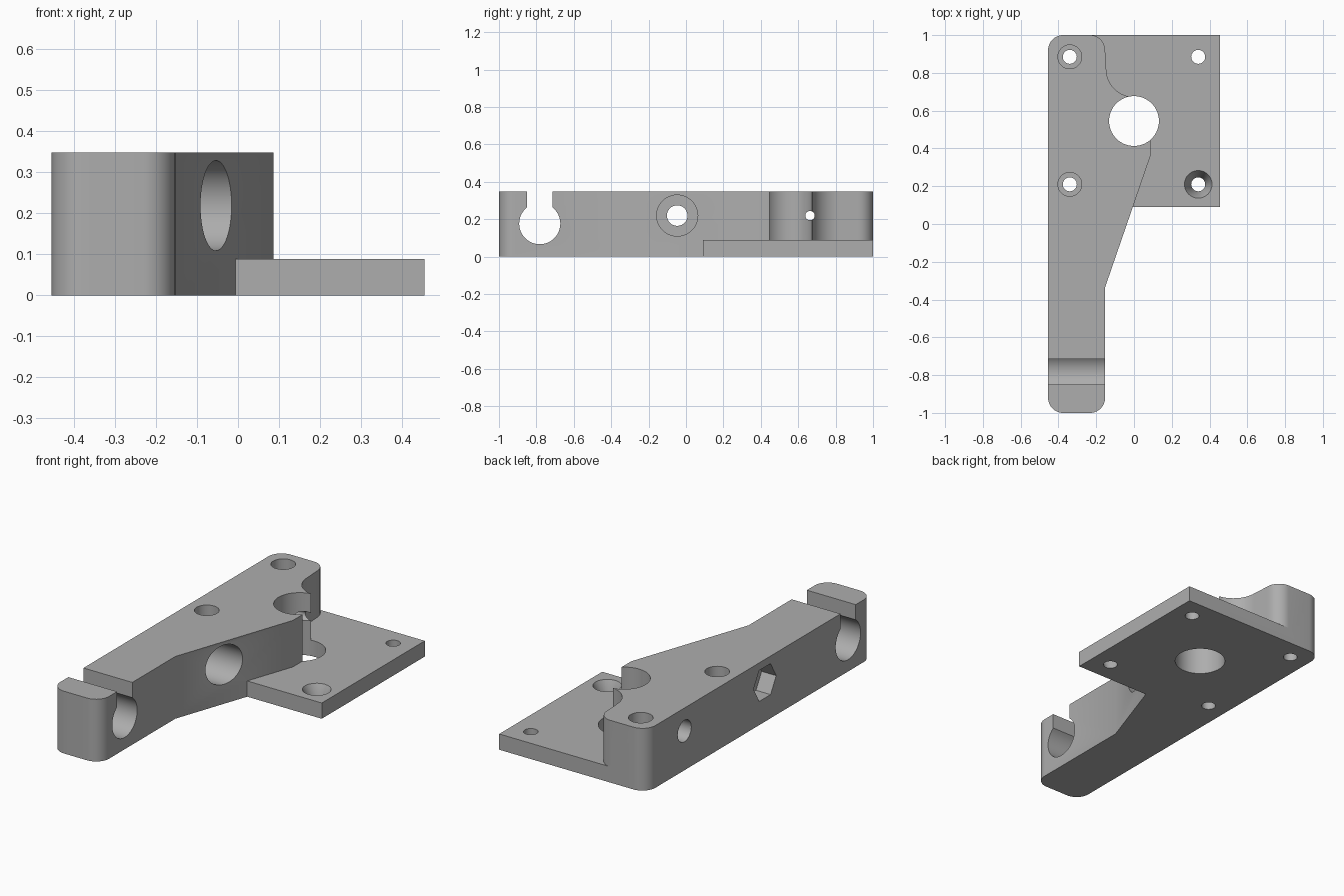
import bpy, bmesh, math

cube = bpy.data.objects.get("Cube")
if cube:
    bpy.data.objects.remove(cube, do_unlink=True)

grey = bpy.data.materials.new("grey plastic")
grey.use_nodes = True
grey.diffuse_color = (0.42, 0.42, 0.42, 1)
grey.node_tree.nodes["Principled BSDF"].inputs["Base Color"].default_value = grey.diffuse_color


def arc(cx, cy, r, start, end, steps=12):
    """Points along a circular arc, angles in degrees."""
    angles = [math.radians(start + (end - start) * i / steps) for i in range(steps + 1)]
    return [(cx + r * math.cos(a), cy + r * math.sin(a)) for a in angles]


def prism(name, outline, height):
    """Extrude a flat outline upward from the ground."""
    bm = bmesh.new()
    base = bm.faces.new([bm.verts.new((x, y, 0)) for x, y in outline])
    top = bmesh.ops.extrude_face_region(bm, geom=[base])["geom"]
    bmesh.ops.translate(bm, vec=(0, 0, height),
                        verts=[v for v in top if isinstance(v, bmesh.types.BMVert)])
    bmesh.ops.recalc_face_normals(bm, faces=bm.faces)
    mesh = bpy.data.meshes.new(name)
    bm.to_mesh(mesh)
    bm.free()
    mesh.materials.append(grey)
    obj = bpy.data.objects.new(name, mesh)
    bpy.context.collection.objects.link(obj)
    return obj


def combine(target, other, operation):
    """Apply a boolean and remove the helper."""
    bpy.ops.object.select_all(action='DESELECT')
    target.select_set(True)
    bpy.context.view_layer.objects.active = target
    mod = target.modifiers.new("boolean", 'BOOLEAN')
    mod.operation, mod.solver, mod.object = operation, 'EXACT', other
    bpy.ops.object.modifier_apply(modifier=mod.name)
    bpy.data.objects.remove(other, do_unlink=True)


def cut(r, a, b, axis, start, end, sides=48, r_end=None):
    """Drill along z at (x=a, y=b) or along x at (y=a, z=b)."""
    mid = (start + end) / 2
    along_x = axis == 'X'
    bpy.ops.mesh.primitive_cone_add(
        vertices=sides, radius1=r, radius2=r if r_end is None else r_end, depth=end - start,
        location=(mid, a, b) if along_x else (a, b, mid),
        rotation=(0, math.pi / 2 if along_x else 0, 0))
    cutter = bpy.context.object
    cutter.hide_render = True
    cutter.data.materials.append(grey)
    combine(bracket, cutter, 'DIFFERENCE')


# Tall arm: rounded ends, slanted flank, concave relief beside the main hole
LEFT, INNER, TALL, THIN, R = -0.455, -0.153, 0.348, 0.088, 0.08
outline = (
    arc(LEFT + R, -1 + R, R, 180, 270)
    + arc(INNER - R, -1 + R, R, 270, 360)
    + [(INNER, -0.335), (0.087, 0.36), (0.087, 0.52), (0, 0.55)]
    + arc(0, 0.82, 0.147, 270, 180, 16)
    + arc(INNER - R, 1 - R, R, 0, 90)
    + arc(LEFT + R, 1 - R, R, 90, 180)
)
bracket = prism("motor_bracket", outline, TALL)

# Thin mounting plate
plate = prism("mounting_plate", [(-0.3, 0.09), (0.455, 0.09), (0.455, 1), (-0.3, 1)], THIN)
combine(bracket, plate, 'UNION')

# Main hole and four screw holes
cut(0.132, 0, 0.545, 'Z', -0.1, 0.5, 64)
for x in (-0.34, 0.34):
    for y in (0.21, 0.885):
        cut(0.037, x, y, 'Z', -0.1, 0.5, 32)
        if x < 0:
            cut(0.063, x, y, 'Z', THIN, 0.5, 32)
cut(0.037, 0.34, 0.21, 'Z', 0.01, THIN + 0.002, 32, 0.074)

# Rod clamp: round channel with an open slot above
cut(0.11, -0.782, 0.176, 'X', -0.6, 0.1)
bpy.ops.mesh.primitive_cube_add(size=1, location=(-0.3, -0.782, 0.35))
slot = bpy.context.object
slot.scale = (0.6, 0.134, 0.3)
slot.data.materials.append(grey)
combine(bracket, slot, 'DIFFERENCE')

# Spring bore, bolt hole and hexagonal nut pocket
cut(0.11, -0.047, 0.219, 'X', -0.35, 0.2)
cut(0.055, -0.047, 0.219, 'X', -0.6, 0.2, 32)
cut(0.1, -0.047, 0.219, 'X', -0.6, -0.365, 6)

# Side feed channel with a wider entry
cut(0.025, 0.663, 0.219, 'X', -0.6, 0.2, 24)
cut(0.06, 0.663, 0.219, 'X', -0.6, -0.26, 32)

bpy.ops.object.select_all(action='DESELECT')
bracket.select_set(True)
bpy.context.view_layer.objects.active = bracket
bpy.ops.object.shade_smooth_by_angle(angle=math.radians(30))
